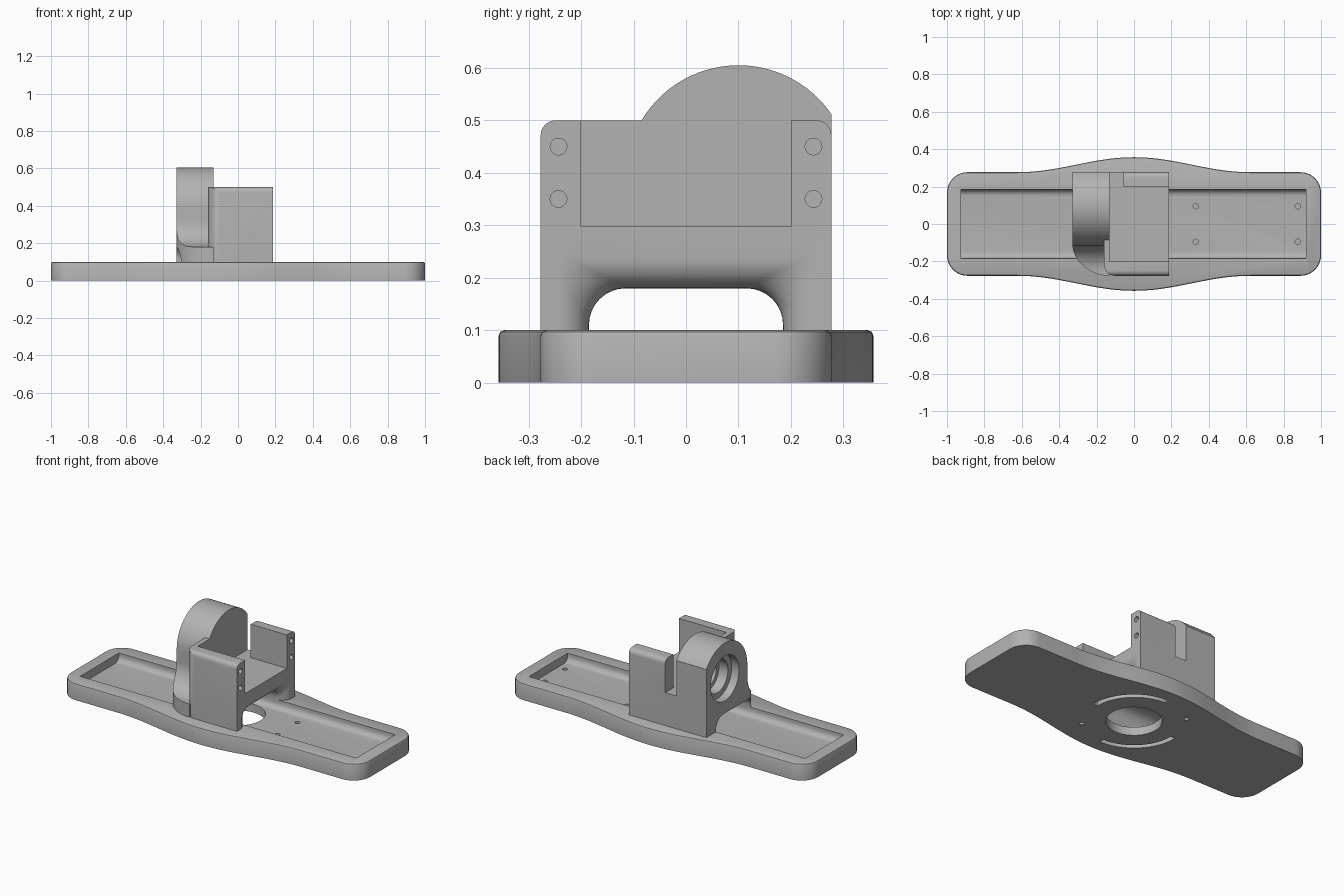
import bpy, bmesh, math
from math import pi, sin, cos, sqrt

if "Cube" in bpy.data.objects:
    bpy.data.objects.remove(bpy.data.objects["Cube"])

grey = bpy.data.materials.new("plain grey")
grey.diffuse_color = (0.45, 0.45, 0.45, 1)
grey.use_nodes = True
grey.node_tree.nodes["Principled BSDF"].inputs["Base Color"].default_value = grey.diffuse_color


def loft(name, sections):
    """Solid skinned through a list of closed sections of equal point count."""
    bm = bmesh.new()
    rings = [[bm.verts.new(p) for p in s] for s in sections]
    n = len(rings[0])
    for a, b in zip(rings, rings[1:]):
        for i in range(n):
            j = (i + 1) % n
            bm.faces.new((a[i], a[j], b[j], b[i]))
    bm.faces.new(rings[0])
    bm.faces.new(rings[-1])
    bmesh.ops.recalc_face_normals(bm, faces=bm.faces)
    me = bpy.data.meshes.new(name)
    bm.to_mesh(me)
    bm.free()
    me.materials.append(grey)
    ob = bpy.data.objects.new(name, me)
    bpy.context.collection.objects.link(ob)
    return ob


def prism_x(name, yz, x0, x1):
    return loft(name, [[(x, y, z) for y, z in yz] for x in (x0, x1)])


def prism_z(name, xy, z0, z1):
    return loft(name, [[(x, y, z) for x, y in xy] for z in (z0, z1)])


def arc(cx, cy, r, a0, a1, n=10):
    """Arc points, angles in degrees."""
    return [(cx + r * cos(math.radians(a0 + (a1 - a0) * i / n)),
             cy + r * sin(math.radians(a0 + (a1 - a0) * i / n))) for i in range(n + 1)]


def circle(cx, cy, r, n=32):
    return arc(cx, cy, r, 0, 360, n)[:-1]


def rect(a0, a1, b0, b1):
    return [(a0, b0), (a1, b0), (a1, b1), (a0, b1)]


def boolean(ob, tool, op="DIFFERENCE"):
    m = ob.modifiers.new(op, "BOOLEAN")
    m.operation, m.object, m.solver = op, tool, "EXACT"
    bpy.context.view_layer.objects.active = ob
    bpy.ops.object.modifier_apply(modifier=m.name)
    bpy.data.objects.remove(tool)


def smooth(ob):
    bpy.ops.object.select_all(action="DESELECT")
    ob.select_set(True)
    bpy.context.view_layer.objects.active = ob
    bpy.ops.object.shade_smooth_by_angle(angle=math.radians(30))


# --- base plate: bulging outline with rounded ends and a softened top edge
def outline(d):
    w, r = 0.277, 0.11
    half = [(x, w - d + 0.04 * (1 + cos(pi * x / 0.62)))
            for x in [0.62 - 1.24 * i / 40 for i in range(41)]]
    top = arc(1 - r, w - r, r - d, 0, 90) + half + arc(-1 + r, w - r, r - d, 90, 180)
    return top + [(-x, -y) for x, y in top]


levels = [(0, 0), (0.09, 0), (0.097, 0.003), (0.1, 0.01)]
plate = loft("base_plate", [[(x, y, z) for x, y in outline(d)] for z, d in levels])

# long recess with filleted bottom sides
f = 0.035
recess = ([(-0.185, 0.12)] + arc(-0.185 + f, 0.05 + f, f, 180, 270, 6)
          + arc(0.185 - f, 0.05 + f, f, 270, 360, 6) + [(0.185, 0.12)])
boolean(plate, prism_x("cut", recess, -0.925, 0.92))

# centre hole and blind screw holes in the recess
boolean(plate, prism_z("cut", circle(0, 0, 0.15, 48), -0.1, 0.2))
for x in (0.33, 0.875):
    for y in (-0.095, 0.095):
        boolean(plate, prism_z("cut", circle(x, y, 0.014, 20), 0.02, 0.2))

# curved slots and pin holes in the underside
for a in (45, 225):
    slot = arc(0, 0, 0.285, a - 45, a + 45, 20) + arc(0, 0, 0.255, a + 45, a - 45, 20)
    boolean(plate, prism_z("cut", slot, -0.05, 0.03))
    h = math.radians(a + 90)
    boolean(plate, prism_z("cut", circle(0.28 * cos(h), 0.28 * sin(h), 0.013, 20), -0.05, 0.03))
smooth(plate)

# --- tower: arched bearing block with a concave flare at its front foot
Z0 = 0.092
cy, cz, R = 0.1, 0.39, 0.215
a0 = math.degrees(math.acos(0.177 / R))
profile = ([(-0.277, Z0), (0.277, Z0)] + arc(cy, cz, R, a0, 180, 40)
           + arc(-0.255, 0.32, 0.14, 0, -90, 14) + [(-0.277, 0.18)])
tower = prism_x("bearing_tower", profile, -0.33, -0.13)

# rounded front left corner of the block in plan
plan = [(-0.13, 0.4), (-0.5, 0.4), (-0.5, -0.1)] + \
       [(-0.13 - 0.2 * cos(t), -0.1 - 0.177 * sin(t)) for t in [pi / 2 * i / 16 for i in range(17)]]
plan = [(0.5, 0.4)] + plan[1:] + [(0.5, -0.277)]
boolean(tower, prism_z("cut", plan, 0, 1), "INTERSECT")

# motor cradle with rounded outer top edges
c = 0.028
body = ([(-0.277, Z0), (0.277, Z0)] + arc(0.277 - c, 0.5 - c, c, 0, 90, 6)
        + arc(-0.277 + c, 0.5 - c, c, 90, 180, 6))
cradle = prism_x("cradle", body, -0.16, 0.187)
corner = [(0.5, 0.4), (-0.4, 0.4), (-0.4, -0.2), (-0.16, -0.2)] + \
    arc(-0.1, -0.217, 0.06, 180, 270, 8) + [(0.5, -0.277)]
boolean(cradle, prism_z("cut", corner, 0, 1), "INTERSECT")
boolean(cradle, prism_x("cut", rect(-0.2, 0.2, 0.298, 0.8), -0.13, 0.5))
boolean(cradle, prism_x("cut", rect(0.15, 0.4, 0.298, 0.8), -0.13, -0.055))
boolean(tower, cradle, "UNION")


# cable passage through the foot, opening like a bell on the right
def passage(x, d):
    r = max(0.07 - 0.9 * d, 0.012)
    w, t = 0.185 + d, 0.18 + d
    pts = ([(-w, 0.0), (w, 0.0)] + arc(w - r, t - r, r, 0, 90, 8)
           + arc(-w + r, t - r, r, 90, 180, 8))
    return [(x, y, z) for y, z in pts]


bell = [passage(-0.5, 0)]
for i in range(11):
    u = sin(pi / 2 * i / 10)
    bell.append(passage(0.127 + 0.06 * u, 0.06 * (1 - sqrt(max(0, 1 - u * u)))))
bell.append(passage(0.3, 0.06))
boolean(tower, loft("cut", bell))

# stepped bearing seat in the left face
for r, x in ((0.135, -0.28), (0.1, -0.22), (0.075, -0.16)):
    boolean(tower, prism_x("cut", circle(cy, cz, r, 48), -0.5, x))

# mounting holes in the cradle wall ends
for y in (-0.243, 0.243):
    for z in (0.35, 0.45):
        boolean(tower, prism_x("cut", circle(y, z, 0.016, 20), 0.1, 0.4))
smooth(tower)
